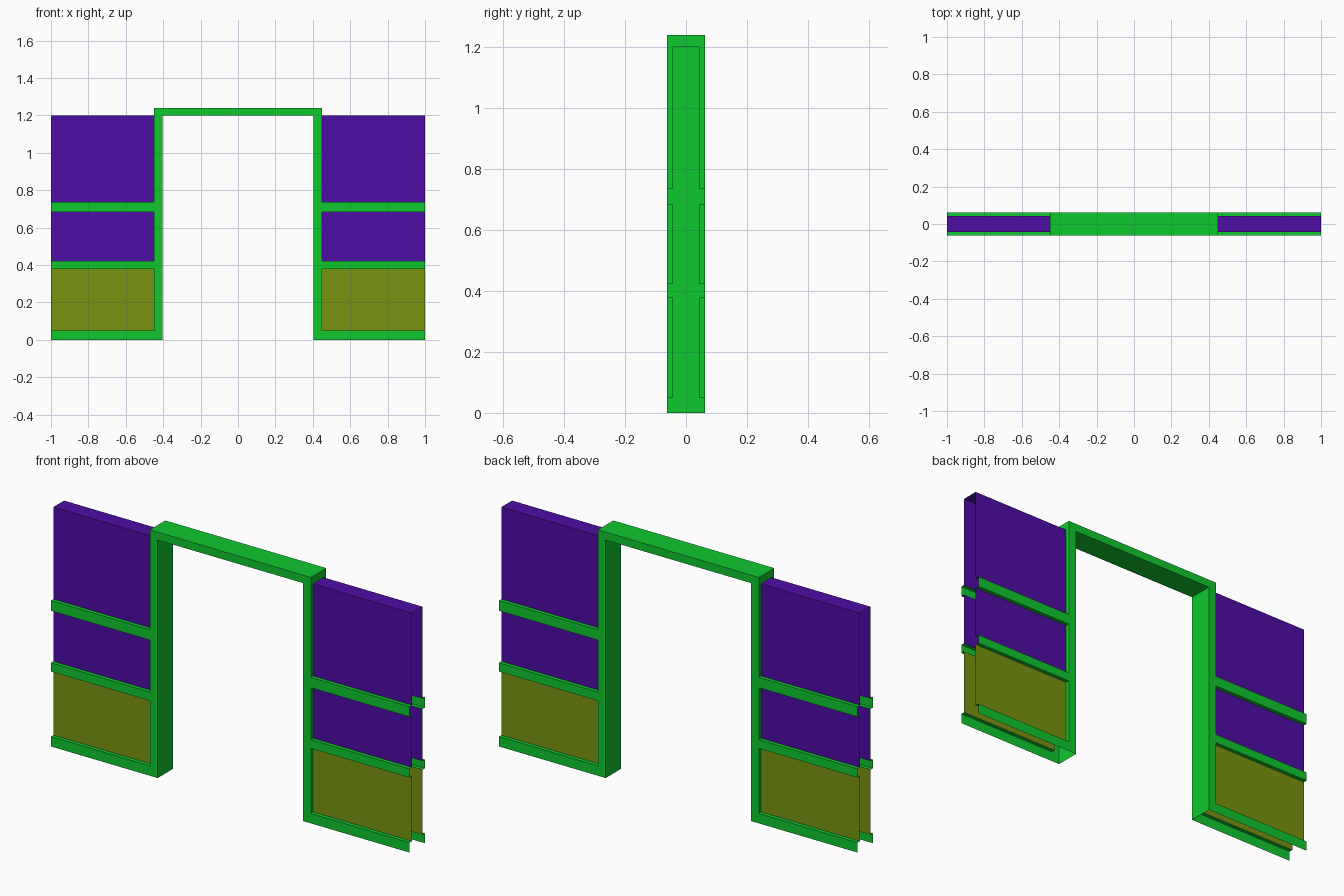
import bpy, bmesh
from mathutils import Vector

if "Cube" in bpy.data.objects:
    bpy.data.objects.remove(bpy.data.objects["Cube"])

GREEN, PURPLE, OLIVE = (0.005, 0.58, 0.028, 1), (0.075, 0.004, 0.376, 1), (0.19, 0.30, 0.005, 1)
OUT, INN = 0.0615, 0.0425            # half depth of the frame and of the panels
JAMB, EDGE, END = 0.405, 0.449, 1.0  # doorway, frame outer edge, wall end
TOP, BEAM = 1.2, 1.24


def material(name, color):
    mat = bpy.data.materials.new(name)
    mat.diffuse_color = color
    mat.use_nodes = True
    mat.node_tree.nodes["Principled BSDF"].inputs["Base Color"].default_value = mat.diffuse_color
    return mat


def shell(name, sweeps, mat):
    """Sweep each open path along its offset, then mirror in x and y."""
    bm = bmesh.new()
    for path, offset in sweeps:
        d = Vector(offset)
        for p, q in zip(path, path[1:]):
            p, q = Vector(p), Vector(q)
            bm.faces.new([bm.verts.new(v) for v in (p, p + d, q + d, q)])
    bmesh.ops.remove_doubles(bm, verts=bm.verts, dist=1e-4)
    mesh = bpy.data.meshes.new(name)
    bm.to_mesh(mesh)
    bm.free()
    mesh.materials.append(mat)
    ob = bpy.data.objects.new(name, mesh)
    bpy.context.collection.objects.link(ob)
    mod = ob.modifiers.new("mirror", 'MIRROR')
    mod.use_axis = (True, True, False)
    mod.merge_threshold = 0.0005


def wall_strip(name, profile, mat):
    """Extrude a (y, z) profile from the frame out to the wall end."""
    path = [(EDGE, y, z) for y, z in profile]
    shell(name, [(path, (END - EDGE, 0, 0))], mat)


green = material("green_trim", GREEN)
purple = material("purple_panel", PURPLE)
olive = material("olive_panel", OLIVE)

# Wall panels
panel_spans = [(0.05, 0.378), (0.422, 0.684), (0.736, TOP)]
wall_strip("lower_panel", [(-INN, z) for z in panel_spans[0]], olive)
wall_strip("middle_panel", [(-INN, z) for z in panel_spans[1]], purple)
wall_strip("upper_panel", [(-INN, z) for z in panel_spans[2]] + [(0, TOP)], purple)

# Raised rails, hollow behind
wall_strip("base_rail", [(-OUT, 0), (-OUT, 0.05), (-INN, 0.05)], green)
for name, z0, z1 in (("lower_rail", 0.378, 0.422), ("upper_rail", 0.684, 0.736)):
    wall_strip(name, [(-INN, z0), (-OUT, z0), (-OUT, z1), (-INN, z1)], green)

# Door frame: doorway lining, beam top and ends, front faces, returns beside panels
depth = (0, OUT, 0)
frame = [
    ([(0, -OUT, TOP), (JAMB, -OUT, TOP), (JAMB, -OUT, 0)], depth),
    ([(EDGE, -OUT, TOP), (EDGE, -OUT, BEAM), (0, -OUT, BEAM)], depth),
    ([(JAMB, -OUT, 0), (JAMB, -OUT, TOP), (JAMB, -OUT, BEAM)], (EDGE - JAMB, 0, 0)),
    ([(0, -OUT, TOP), (0, -OUT, BEAM)], (JAMB, 0, 0)),
]
for z0, z1 in panel_spans:
    frame.append(([(EDGE, -OUT, z0), (EDGE, -OUT, z1)], (0, OUT - INN, 0)))
shell("door_frame", frame, green)
